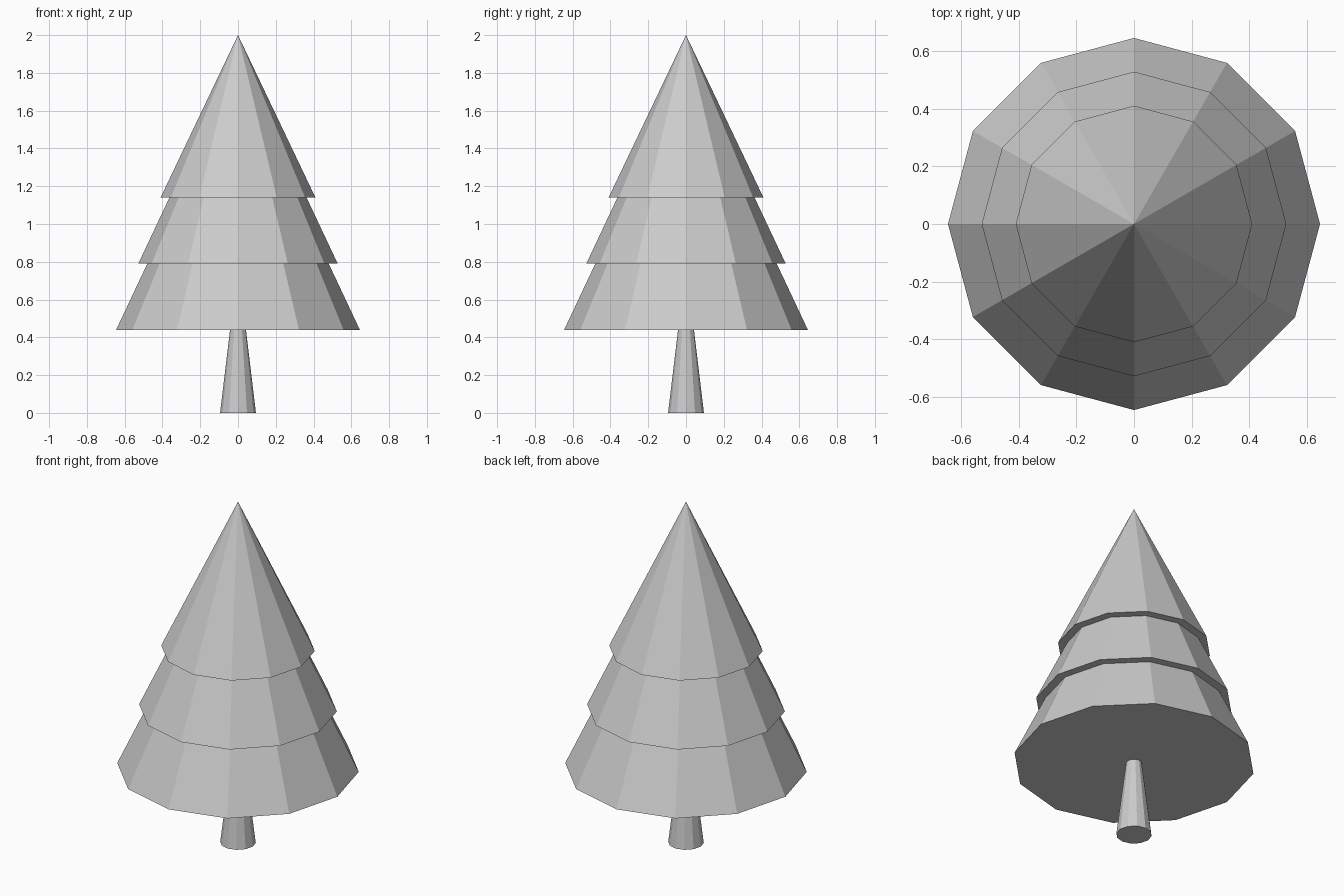
import bpy
import bmesh
import math

if "Cube" in bpy.data.objects:
    bpy.data.objects.remove(bpy.data.objects["Cube"])

# One flat grey for the whole tree
grey = bpy.data.materials.new("light grey")
grey.diffuse_color = (0.6, 0.6, 0.6, 1.0)
grey.use_nodes = True
grey.node_tree.nodes["Principled BSDF"].inputs["Base Color"].default_value = grey.diffuse_color

SIDES = 12


def cone(name, r_bottom, r_top, z_bottom, z_top):
    """Closed flat-shaded 12-sided cone with a corner on the +x axis."""
    bm = bmesh.new()

    def ring(r, z):
        return [bm.verts.new((r * math.cos(a), r * math.sin(a), z))
                for a in (2 * math.pi * i / SIDES for i in range(SIDES))]

    low = ring(r_bottom, z_bottom)
    bm.faces.new(low[::-1])
    if r_top > 0:
        high = ring(r_top, z_top)
        bm.faces.new(high)
    else:
        high = [bm.verts.new((0, 0, z_top))] * SIDES
    for i in range(SIDES):
        j = (i + 1) % SIDES
        quad = [low[i], low[j], high[j]]
        if r_top > 0:
            quad.append(high[i])
        bm.faces.new(quad)
    mesh = bpy.data.meshes.new(name)
    bm.to_mesh(mesh)
    bm.free()
    mesh.materials.append(grey)
    obj = bpy.data.objects.new(name, mesh)
    bpy.context.collection.objects.link(obj)


# Tapered trunk, running slightly into the foliage
cone("trunk", 0.095, 0.041, 0.0, 0.45)

# Three stacked foliage tiers
cone("lower_foliage", 0.645, 0.0, 0.44, 1.81)
cone("middle_foliage", 0.528, 0.0, 0.79, 1.91)
cone("upper_foliage", 0.41, 0.0, 1.14, 2.0)
